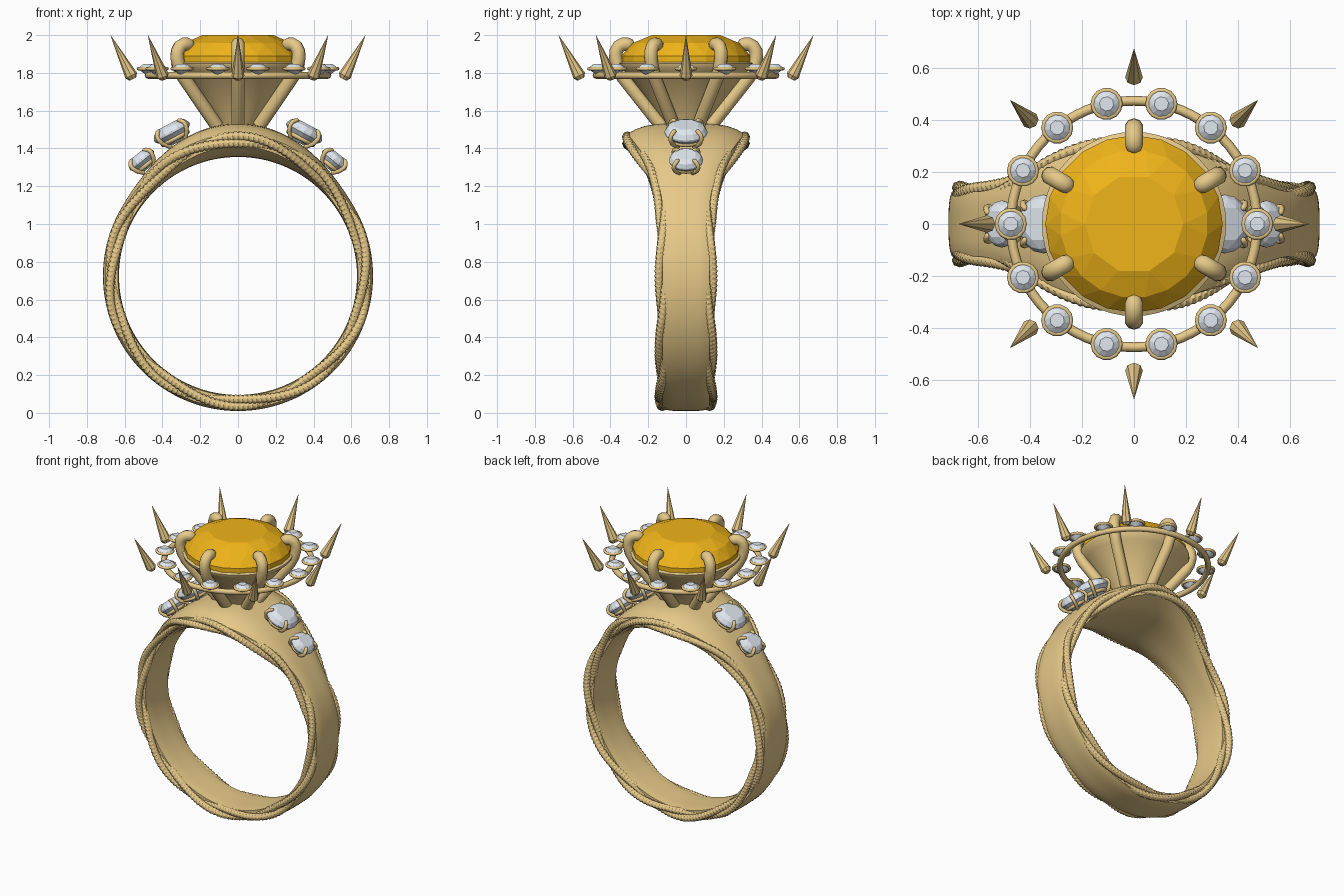
import bpy, bmesh, math
from math import sin, cos, pi, radians
from mathutils import Vector, Matrix

if "Cube" in bpy.data.objects:
    bpy.data.objects.remove(bpy.data.objects["Cube"])

CZ = 0.725  # height of the finger-hole centre


def material(name, rgb):
    m = bpy.data.materials.new(name)
    m.diffuse_color = (*rgb, 1)
    m.use_nodes = True
    m.node_tree.nodes["Principled BSDF"].inputs["Base Color"].default_value = m.diffuse_color
    return m


GOLD = material("gold", (0.80, 0.59, 0.25))
AMBER = material("amber", (0.87, 0.46, 0.01))
CLEAR = material("clear_stone", (0.74, 0.80, 0.86))


def finish(name, bm, mat, smooth=None, matrix=None):
    bmesh.ops.recalc_face_normals(bm, faces=bm.faces)
    me = bpy.data.meshes.new(name)
    bm.to_mesh(me)
    bm.free()
    me.materials.append(mat)
    ob = bpy.data.objects.new(name, me)
    bpy.context.collection.objects.link(ob)
    if matrix:
        ob.matrix_world = matrix
    if smooth:
        bpy.ops.object.select_all(action='DESELECT')
        ob.select_set(True)
        bpy.context.view_layer.objects.active = ob
        bpy.ops.object.shade_smooth_by_angle(angle=radians(smooth))
    return ob


def skin(bm, rings, closed=False):
    """Bridge successive rings of points; cap the ends unless closed."""
    vs = [[bm.verts.new(p) for p in r] for r in rings]
    n = len(vs[0])
    for i in range(len(vs) if closed else len(vs) - 1):
        a, b = vs[i], vs[(i + 1) % len(vs)]
        for j in range(n):
            bm.faces.new((a[j], a[(j + 1) % n], b[(j + 1) % n], b[j]))
    if not closed:
        bm.faces.new(vs[0])
        bm.faces.new(vs[-1])


def circle(r, z, n, phase=0.0):
    return [Vector((r * cos(2 * pi * (i + phase) / n), r * sin(2 * pi * (i + phase) / n), z)) for i in range(n)]


def lathe(name, profile, n, mat, smooth=None, matrix=None, closed=False):
    bm = bmesh.new()
    skin(bm, [circle(r, z, n) for r, z in profile], closed)
    return finish(name, bm, mat, smooth, matrix)


def torus(name, R, r, z, n, matrix=None):
    prof = [(R + r * cos(a * pi / 4), z + r * sin(a * pi / 4)) for a in range(8)]
    return lathe(name, prof, n, GOLD, 50, matrix, True)


def gem(name, rings, mat, matrix=None):
    """Faceted stone: hull of rings given as (radius, z, sides, phase)."""
    bm = bmesh.new()
    for ring in rings:
        for p in circle(*ring):
            bm.verts.new(p)
    bmesh.ops.convex_hull(bm, input=bm.verts)
    return finish(name, bm, mat, None, matrix)


def rod(name, pts, r, matrix=None):
    """Round wire in the local xz plane with rounded tip."""
    bm = bmesh.new()
    pts = [Vector((x, 0, z)) for x, z in pts]
    rings = []
    for i, p in enumerate(pts):
        t = (pts[min(i + 1, len(pts) - 1)] - pts[max(i - 1, 0)]).normalized()
        u = Vector((t.z, 0, -t.x))
        ring = lambda c, s: [c + (u * cos(a * pi / 5) + Vector((0, 1, 0)) * sin(a * pi / 5)) * s for a in range(10)]
        rings.append(ring(p, r))
    rings.append(ring(p + t * r * 0.6, r * 0.75))
    rings.append(ring(p + t * r * 0.9, r * 0.3))
    skin(bm, rings)
    return finish(name, bm, GOLD, 50, matrix)


def rot(deg):
    return Matrix.Rotation(radians(deg), 4, 'Z')


# ---- shank: flared band, angle measured from the top of the ring
def flare(a):
    a = abs((a + pi) % (2 * pi) - pi)
    return cos(a * 1.5) ** 2 if a < pi / 3 else 0.0


def half_width(a): return 0.125 + 0.185 * flare(a)
def edge_radius(a): return 0.672 + 0.05 * flare(a)
def polar(a, R, y): return Vector((R * sin(a), y, CZ + R * cos(a)))


def section(a):
    f, w, e = flare(a), half_width(a), edge_radius(a)
    out = [(t, e + 0.03 + (0.715 + 0.092 * f - e - 0.03) * (1 - t ** 4)) for t in [i / 7 for i in range(-7, 8)]]
    inn = [(t, 0.63 + (e - 0.036 - 0.63) * t ** 4) for t in [i / 4 for i in range(4, -5, -1)]]
    return [polar(a, R, t * w) for t, R in out + inn]


bm = bmesh.new()
skin(bm, [section(2 * pi * i / 128) for i in range(128)], True)
finish("band", bm, GOLD, 40)

# ---- rope edging: two ridged strands winding round each other on each side
N, RIDGES, TURNS = 840, 168, 5
for side in (-1, 1):
    for k in (0, 1):
        rings = []
        for i in range(N):
            a = 2 * pi * i / N
            orbit = TURNS * a + k * pi
            R0 = edge_radius(a) + 0.019 * cos(orbit)
            y0 = half_width(a) + 0.017 * sin(orbit)
            ring = []
            for j in range(8):
                q = j * pi / 4
                r = 0.019 + 0.006 * abs(sin(RIDGES * a / 2 + q))
                ring.append(polar(a, R0 + r * cos(q), side * (y0 + r * sin(q))))
            rings.append(ring)
        bm = bmesh.new()
        skin(bm, rings, True)
        finish("rope_strand", bm, GOLD, 50)

# ---- head: conical basket, six claws and the large stone
lathe("basket", [(0.10, 1.50), (0.11, 1.54), (0.315, 1.80), (0.35, 1.83), (0.355, 1.85), (0.335, 1.86),
                 (0.30, 1.82), (0.08, 1.56)], 48, GOLD, 40)
gem("main_stone", [(0.19, 2.0, 10, 0), (0.285, 1.958, 20, 0.5), (0.342, 1.89, 20, 0), (0.342, 1.855, 20, 0),
                   (0.03, 1.62, 8, 0)], AMBER)
for i in range(6):
    rod("claw", [(0.13, 1.52), (0.335, 1.78), (0.36, 1.83), (0.372, 1.88), (0.37, 1.915), (0.355, 1.94),
                 (0.332, 1.952), (0.305, 1.95)], 0.036, rot(30 + 60 * i))

# ---- halo: wire ring, fourteen small stones in bezels
torus("halo_wire", 0.475, 0.019, 1.787, 64)
for i in range(14):
    m = rot(360 * i / 14) @ Matrix.Translation((0.475, 0, 1.822))
    torus("halo_bezel", 0.053, 0.009, 0, 14, m)
    gem("halo_stone", [(0.028, 0.024, 8, 0.5), (0.051, 0.006, 12, 0), (0.051, -0.003, 12, 0), (0.008, -0.036, 6, 0)],
        CLEAR, m)

# ---- eight outward-leaning spikes
for i in range(8):
    lean = Matrix.Translation((0.56, 0, 1.775)) @ Matrix.Rotation(math.atan2(0.115, 0.225), 4, 'Y')
    lathe("spike", [(0.02, -0.008), (0.034, 0.012), (0.001, 0.25)], 8, GOLD, None, rot(45 * i) @ lean)

# ---- shoulder stones: a large and a small oval each side, in four small claws
for side in (-1, 1):
    for x, z, tilt, sx, sy, h in ((0.35, 1.487, 28, 0.105, 0.113, 0.045), (0.51, 1.338, 39, 0.08, 0.09, 0.04)):
        flip = Matrix.Identity(4) if side > 0 else rot(180)
        m = flip @ Matrix.Translation((x, 0, z)) @ Matrix.Rotation(radians(tilt), 4, 'Y')
        gem("shoulder_stone", [(0.6, h, 8, 0.5), (0.86, h * 0.65, 16, 0), (1, 0.1 * h, 16, 0), (1, -0.15 * h, 16, 0),
                               (0.45, -1.4 * h, 8, 0)], CLEAR, m @ Matrix.Diagonal((sx, sy, 1, 1)))
        torus("shoulder_seat", 0.68, 0.13, 0, 20, m @ Matrix.Translation((0, 0, -0.85 * h)) @ Matrix.Diagonal((sx, sy, 0.1, 1)))
        for d in (45, 135, 225, 315):
            e = math.hypot(sx * cos(radians(d)), sy * sin(radians(d)))
            rod("shoulder_claw", [(e * 0.55, -1.5 * h), (e * 0.95, -0.7 * h), (e + 0.008, 0), (e + 0.004, 0.4 * h),
                                  (e - 0.012, 0.72 * h), (e - 0.022, 0.8 * h)], 0.0115, m @ rot(d))
